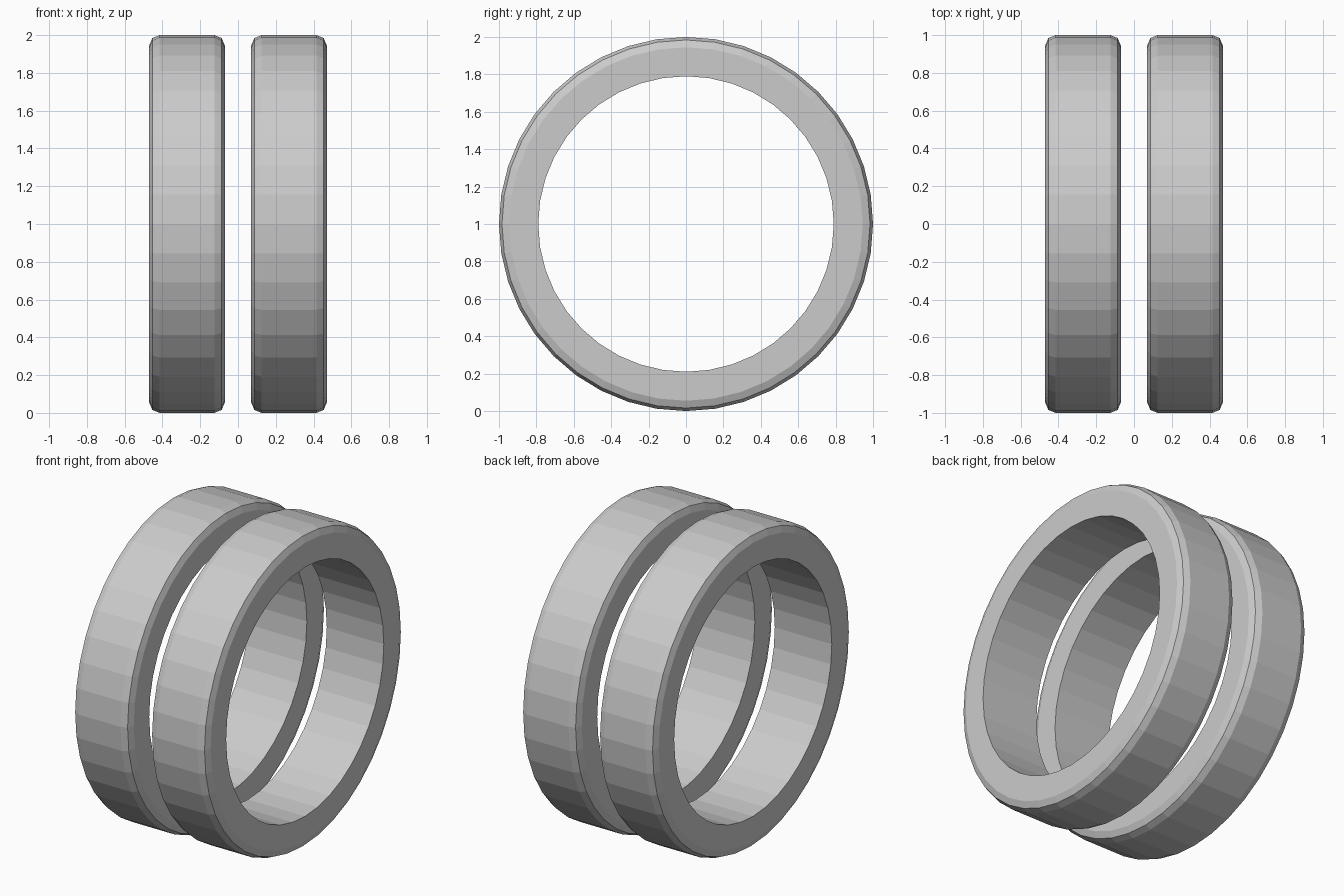
import bpy, bmesh
from math import sin, cos, pi

if "Cube" in bpy.data.objects:
    bpy.data.objects.remove(bpy.data.objects["Cube"])

SEGMENTS = 40
OUTER, INNER = 1.0, 0.79
HALF_WIDTH = 0.2
BEVEL = 0.055


def ring_profile():
    """Closed (x, radius) section: square bore, rounded outer shoulders."""
    arc = [(HALF_WIDTH - BEVEL + BEVEL * sin(a), OUTER - BEVEL + BEVEL * cos(a))
           for a in (0, pi / 4, pi / 2)]
    half = arc + [(HALF_WIDTH, INNER)]
    return half + [(-x, r) for x, r in reversed(half)]


def make_ring(name, x_pos):
    bm = bmesh.new()
    prof = ring_profile()
    loops = []
    for i in range(SEGMENTS):
        a = 2 * pi * i / SEGMENTS
        loops.append([bm.verts.new((x, r * cos(a), r * sin(a))) for x, r in prof])
    n = len(prof)
    for i in range(SEGMENTS):
        a, b = loops[i], loops[(i + 1) % SEGMENTS]
        for j in range(n):
            k = (j + 1) % n
            bm.faces.new((a[j], a[k], b[k], b[j]))
    bmesh.ops.recalc_face_normals(bm, faces=bm.faces)
    mesh = bpy.data.meshes.new(name)
    bm.to_mesh(mesh)
    bm.free()
    obj = bpy.data.objects.new(name, mesh)
    obj.location = (x_pos, 0, OUTER)
    bpy.context.collection.objects.link(obj)


# Two matching flat-shaded rings side by side
for name, x in (("left_ring", -0.27), ("right_ring", 0.27)):
    make_ring(name, x)
